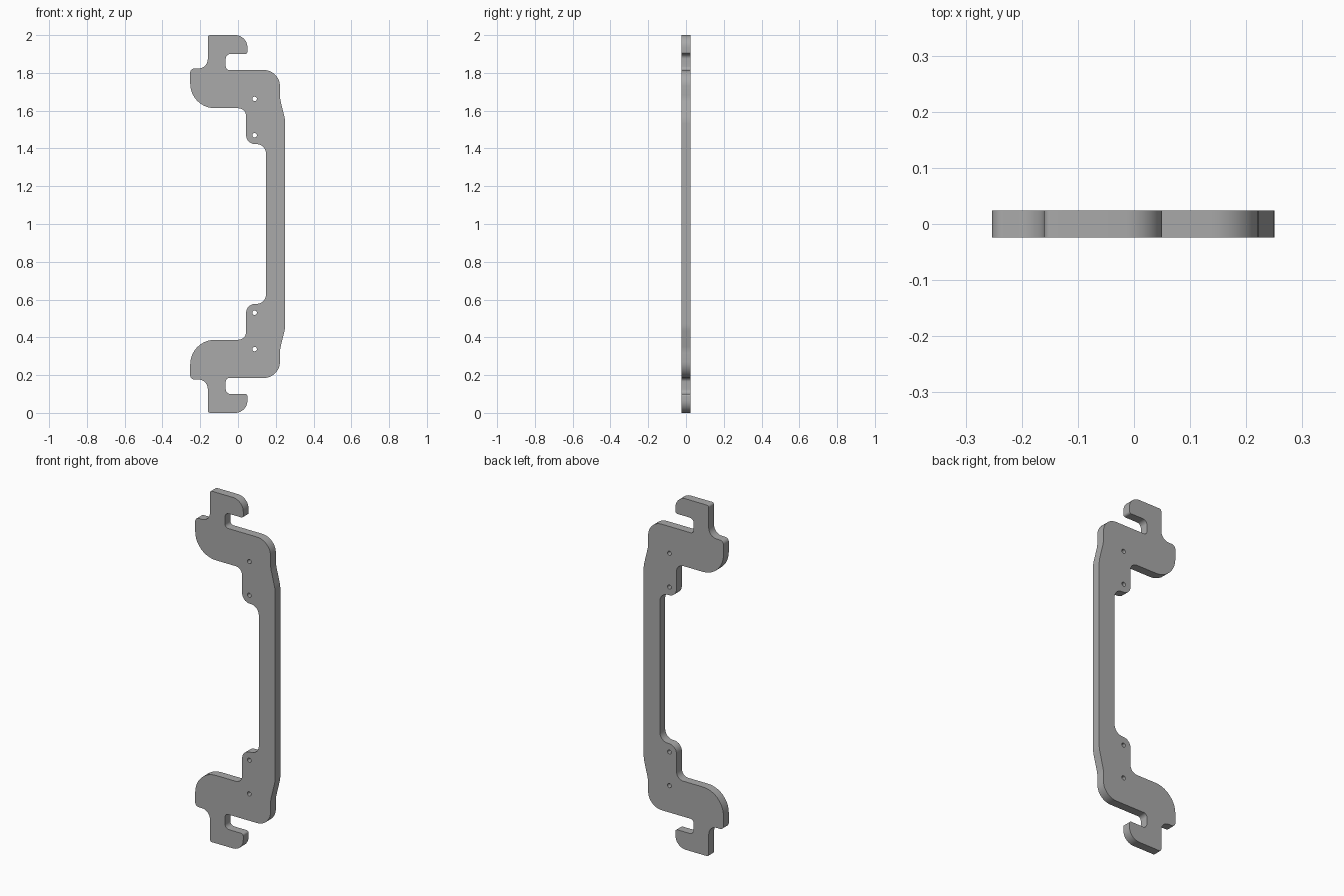
import bpy, bmesh
from math import cos, sin, pi, tan
from mathutils import Vector

cube = bpy.data.objects.get("Cube")
if cube:
    bpy.data.objects.remove(cube, do_unlink=True)

HALF_THICKNESS = 0.024

grey = bpy.data.materials.new("plain grey")
grey.use_nodes = True
colour = (0.4, 0.4, 0.4, 1)
grey.diffuse_color = colour
grey.node_tree.nodes["Principled BSDF"].inputs["Base Color"].default_value = colour

# Upper half of the outline: x, z, corner radius
upper = [
    (0.25, 1.55, 0.15), (0.222, 1.665, 0.15), (0.222, 1.815, 0.085),
    (-0.065, 1.815, 0.02), (-0.065, 1.9, 0.025), (0.05, 1.9, 0.012),
    (0.05, 2.0, 0.065), (-0.16, 2.0, 0.012), (-0.16, 1.823, 0.05),
    (-0.253, 1.823, 0.022), (-0.253, 1.613, 0.13), (0.043, 1.613, 0.042),
    (0.043, 1.423, 0.047), (0.148, 1.423, 0.05),
]
# The lower half mirrors the upper one
corners = upper + [(x, 2 - z, r) for x, z, r in reversed(upper)]


def rounded(corners, steps=10):
    """Replace every corner by an arc of its radius."""
    points = []
    for i, (x, z, r) in enumerate(corners):
        p = Vector((x, z))
        a = (Vector(corners[i - 1][:2]) - p).normalized()
        b = (Vector(corners[(i + 1) % len(corners)][:2]) - p).normalized()
        half = a.angle(b) / 2
        centre = p + (a + b).normalized() * (r / sin(half))
        start = p + a * (r / tan(half)) - centre
        end = p + b * (r / tan(half)) - centre
        sweep = start.angle(end)
        for k in range(steps + 1):
            t = k / steps
            arc = (start * sin((1 - t) * sweep) + end * sin(t * sweep)) / sin(sweep)
            points.append(centre + arc)
    return points


def circle(x, z, r, n=20):
    return [(x + r * cos(2 * pi * k / n), z + r * sin(2 * pi * k / n)) for k in range(n)]


# Flat filled profile with four screw holes
profile = bpy.data.curves.new("bracket_profile", 'CURVE')
profile.dimensions = '2D'
profile.fill_mode = 'BOTH'
profile.extrude = HALF_THICKNESS
holes = [circle(0.088, z, 0.012) for h in (1.662, 1.47) for z in (h, 2 - h)]
for loop in [rounded(corners)] + holes:
    spline = profile.splines.new('POLY')
    spline.points.add(len(loop) - 1)
    for point, (x, z) in zip(spline.points, loop):
        point.co = (x, z, 0, 1)
    spline.use_cyclic_u = True

bracket = bpy.data.objects.new("handle_bracket", profile)
bpy.context.collection.objects.link(bracket)
bracket.rotation_euler.x = pi / 2
bpy.ops.object.select_all(action='DESELECT')
bracket.select_set(True)
bpy.context.view_layer.objects.active = bracket
bpy.ops.object.convert(target='MESH')
bpy.ops.object.transform_apply(location=False, rotation=True, scale=False)

# Weld the caps to the edge band
bm = bmesh.new()
bm.from_mesh(bracket.data)
bmesh.ops.remove_doubles(bm, verts=bm.verts, dist=0.0001)
bmesh.ops.recalc_face_normals(bm, faces=bm.faces)
bm.to_mesh(bracket.data)
bm.free()

bracket.data.materials.clear()
bracket.data.materials.append(grey)
bpy.ops.object.shade_smooth_by_angle(angle=pi / 6)
